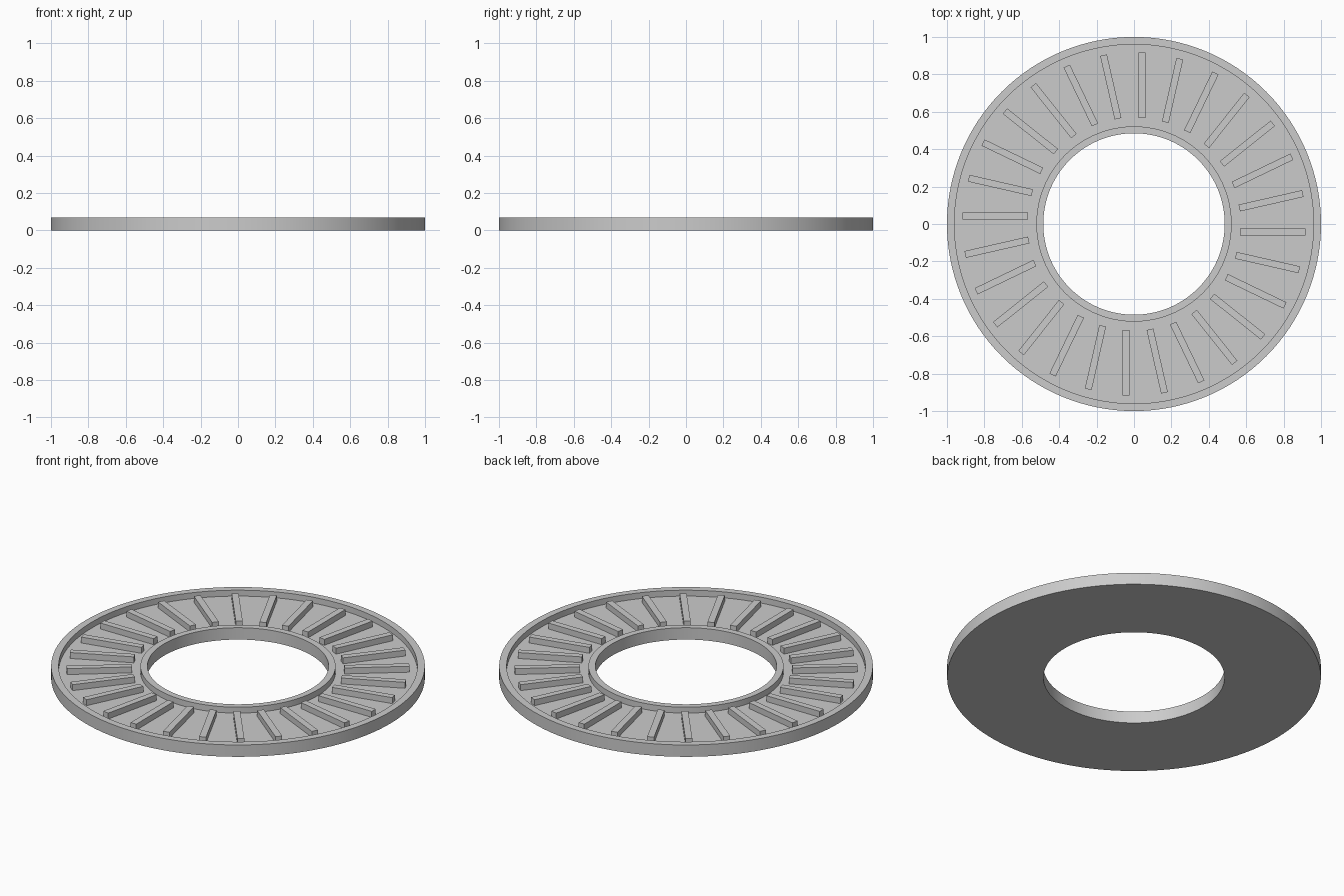
import bpy, bmesh, math
from mathutils import Matrix, Vector

if "Cube" in bpy.data.objects:
    bpy.data.objects.remove(bpy.data.objects["Cube"])

HEIGHT, FLOOR = 0.07, 0.035
SEGMENTS, RIBS = 128, 28

grey = bpy.data.materials.new("plain grey")
grey.use_nodes = True
colour = (0.6, 0.6, 0.6, 1)
grey.diffuse_color = colour
grey.node_tree.nodes["Principled BSDF"].inputs["Base Color"].default_value = colour


def add_object(name, bm):
    bmesh.ops.recalc_face_normals(bm, faces=bm.faces)
    mesh = bpy.data.meshes.new(name)
    bm.to_mesh(mesh)
    bm.free()
    mesh.materials.append(grey)
    obj = bpy.data.objects.new(name, mesh)
    bpy.context.collection.objects.link(obj)
    return obj


# Ring: channel section with a raised lip on both edges, turned about z
section = [(0.485, 0), (1, 0), (1, HEIGHT), (0.96, HEIGHT),
           (0.96, FLOOR), (0.522, FLOOR), (0.522, HEIGHT), (0.485, HEIGHT)]
bm = bmesh.new()
verts = [bm.verts.new((r, 0, z)) for r, z in section]
edges = [bm.edges.new((v, verts[i - 1])) for i, v in enumerate(verts)]
bmesh.ops.spin(bm, geom=verts + edges, cent=(0, 0, 0), axis=(0, 0, 1),
               angle=math.tau, steps=SEGMENTS, use_merge=True)
bmesh.ops.remove_doubles(bm, verts=bm.verts, dist=1e-4)
ring = add_object("channel_ring", bm)
bpy.ops.object.select_all(action="DESELECT")
ring.select_set(True)
bpy.context.view_layer.objects.active = ring
bpy.ops.object.shade_smooth_by_angle(angle=math.radians(30))

# Ribs: bars standing in the channel, each set slightly off the radial line
bm = bmesh.new()
size = Vector((0.037, 0.348, HEIGHT - FLOOR))
centre = Vector((0.042, 0.742, (HEIGHT + FLOOR) / 2))
for i in range(RIBS):
    turn = Matrix.Rotation(math.tau * i / RIBS, 4, "Z")
    bmesh.ops.create_cube(bm, size=1, matrix=turn @ Matrix.Translation(centre) @ Matrix.Diagonal(size).to_4x4())
add_object("ribs", bm)
